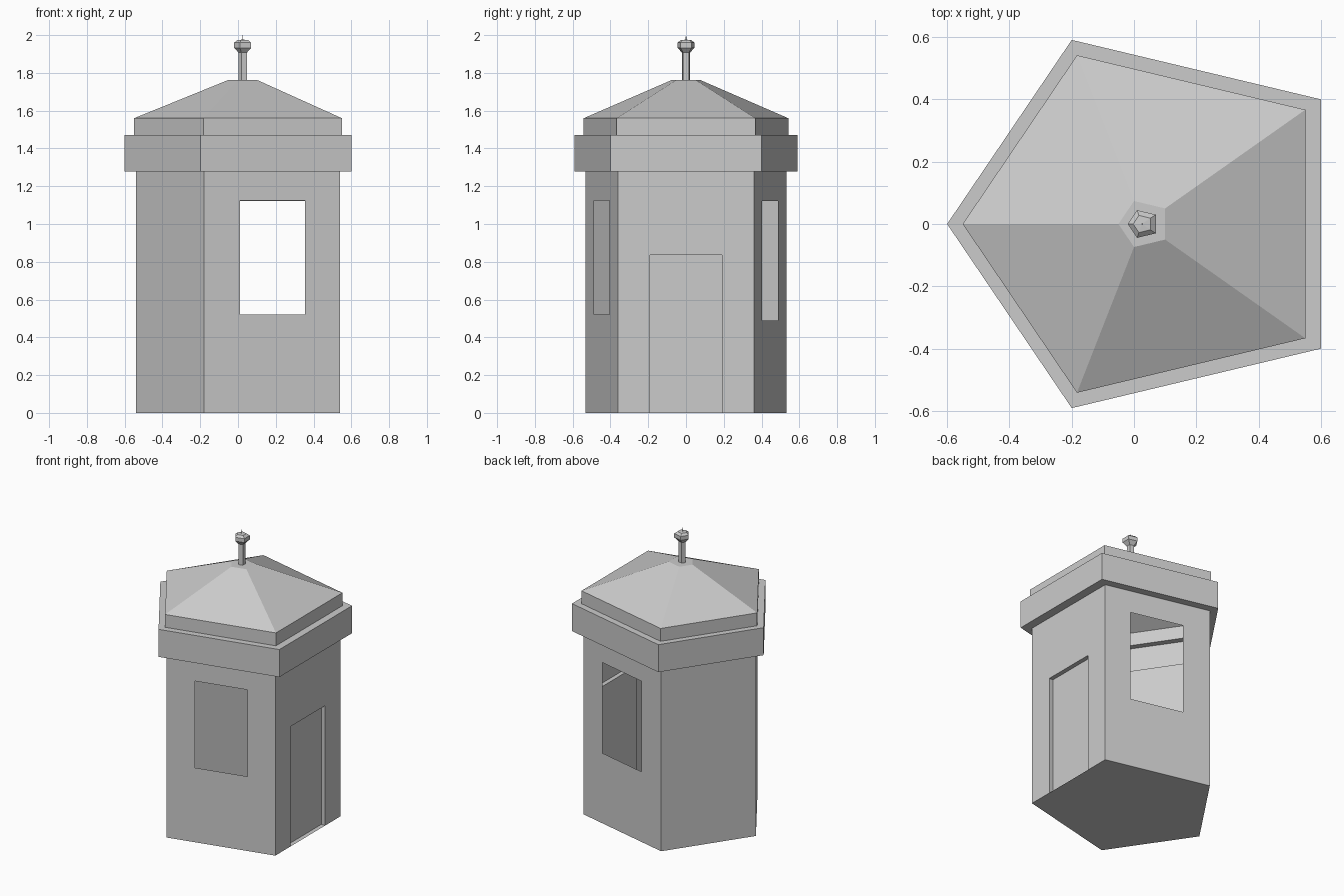
import bpy, bmesh
from mathutils import Vector

if "Cube" in bpy.data.objects:
    bpy.data.objects.remove(bpy.data.objects["Cube"])

# Five-sided plan at unit scale, counter-clockwise from above
PLAN = [(1, -0.667), (1, 0.667), (-0.333, 0.985), (-1, 0), (-0.333, -0.985)]
W = 0.54          # wall scale
WALL_TOP = 1.278


def ring(bm, scale, z, cx=0.0):
    return [bm.verts.new((cx + x * scale, y * scale, z)) for x, y in PLAN]


def loft(bm, profile, bottom=False, top=False):
    """Skin a (scale, z, centre x) profile over the five-sided plan."""
    rings = [ring(bm, *p) for p in profile]
    for a, b in zip(rings, rings[1:]):
        for i in range(5):
            j = (i + 1) % 5
            bm.faces.new((a[i], a[j], b[j], b[i]))
    if bottom:
        bm.faces.new(rings[0][::-1])
    if top:
        bm.faces.new(rings[-1])


def finish(bm, name):
    bmesh.ops.remove_doubles(bm, verts=bm.verts, dist=0.0001)
    me = bpy.data.meshes.new(name)
    bm.to_mesh(me)
    bm.free()
    ob = bpy.data.objects.new(name, me)
    bpy.context.collection.objects.link(ob)
    return ob


def wall_point(i, u, z, depth=0.0):
    a, b = Vector(PLAN[i]) * W, Vector(PLAN[(i + 1) % 5]) * W
    d = (b - a).normalized()
    p = a.lerp(b, u) + Vector((-d.y, d.x)) * depth
    return (p.x, p.y, z)


def quad(bm, pts):
    bm.faces.new([bm.verts.new(p) for p in pts])


def wall(bm, i, opening=None):
    """One flat wall, with an optional opening (u0, u1, z0, z1)."""
    def panel(u0, u1, z0, z1):
        if z1 > z0:
            quad(bm, [wall_point(i, u, z) for u, z in
                      ((u0, z0), (u1, z0), (u1, z1), (u0, z1))])
    if not opening:
        panel(0, 1, 0, WALL_TOP)
        return
    u0, u1, z0, z1 = opening
    panel(0, u0, 0, WALL_TOP)
    panel(u1, 1, 0, WALL_TOP)
    panel(u0, u1, 0, z0)
    panel(u0, u1, z1, WALL_TOP)


# Walls: door side, two window sides, two plain sides and the floor
DOOR = (0.236, 0.764, 0.0, 0.837)
bm = bmesh.new()
wall(bm, 0, DOOR)
wall(bm, 1, (0.243, 0.745, 0.49, 1.122))
wall(bm, 2)
wall(bm, 3)
wall(bm, 4, (0.264, 0.743, 0.52, 1.125))
bm.faces.new(ring(bm, W, 0)[::-1])
finish(bm, "walls")

# Recessed door with jambs and lintel
bm = bmesh.new()
u0, u1, z0, z1 = DOOR
D = 0.03
quad(bm, [wall_point(0, u, z, D) for u, z in ((u0, z0), (u1, z0), (u1, z1), (u0, z1))])
quad(bm, [wall_point(0, u0, z, d) for z, d in ((z0, 0), (z0, D), (z1, D), (z1, 0))])
quad(bm, [wall_point(0, u1, z, d) for z, d in ((z0, D), (z0, 0), (z1, 0), (z1, D))])
quad(bm, [wall_point(0, u, z1, d) for u, d in ((u0, D), (u1, D), (u1, 0), (u0, 0))])
finish(bm, "door")

# Overhanging fascia band with its underside and top ledge
bm = bmesh.new()
loft(bm, [(W, WALL_TOP), (0.6, WALL_TOP), (0.6, 1.47), (0.55, 1.47)])
finish(bm, "fascia_band")

# Roof: low upright tier, slopes and small flat cap
C = 0.025
bm = bmesh.new()
loft(bm, [(0.55, 1.47), (0.55, 1.56), (0.075, 1.763, C)], top=True)
finish(bm, "roof")

# Finial: post, knob and thin tip
bm = bmesh.new()
loft(bm, [(0.022, 1.76, C), (0.022, 1.907, C), (0.045, 1.933, C), (0.045, 1.96, C),
          (0.028, 1.974, C), (0.002, 1.976, C), (0.001, 2.0, C)], bottom=True, top=True)
finish(bm, "finial")
